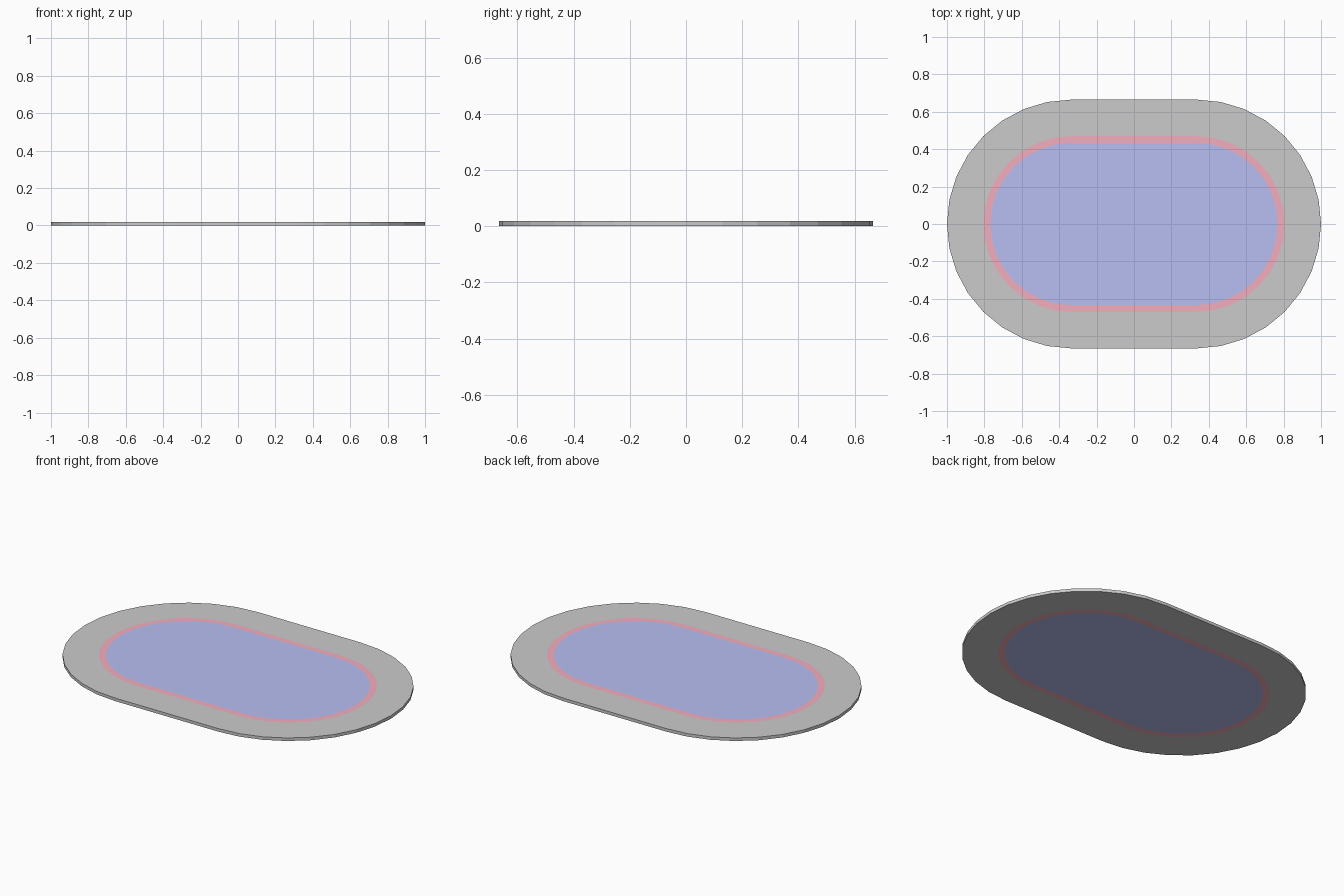
import bpy, bmesh, math

if "Cube" in bpy.data.objects:
    bpy.data.objects.remove(bpy.data.objects["Cube"])

HALF_STRAIGHT = 0.335   # half length of the straight sides
THICKNESS = 0.018
SEGMENTS = 16           # sides per rounded end


def outline(radius):
    """Points of a stadium outline, counter-clockwise from above."""
    pts = []
    for cx, start in ((HALF_STRAIGHT, -90), (-HALF_STRAIGHT, 90)):
        for i in range(SEGMENTS + 1):
            a = math.radians(start + 180 * i / SEGMENTS)
            pts.append((cx + radius * math.cos(a), radius * math.sin(a)))
    return pts


def material(name, color):
    mat = bpy.data.materials.new(name)
    mat.diffuse_color = (*color, 1)
    mat.use_nodes = True
    mat.node_tree.nodes["Principled BSDF"].inputs["Base Color"].default_value = mat.diffuse_color
    return mat


bm = bmesh.new()


def loop(radius, z):
    return [bm.verts.new((x, y, z)) for x, y in outline(radius)]


def bridge(a, b, slot):
    n = len(a)
    for i in range(n):
        j = (i + 1) % n
        bm.faces.new((a[i], a[j], b[j], b[i])).material_index = slot


# Both faces carry the same flush bands: grey border, red line, blue centre
rims = []
for z in (0, THICKNESS):
    rim, red, blue = (loop(r, z) for r in (0.665, 0.47, 0.433))
    bridge(rim, red, 0)
    bridge(red, blue, 1)
    bm.faces.new(blue).material_index = 2
    rims.append(rim)

# Outer edge of the plate
bridge(rims[0], rims[1], 0)
bmesh.ops.recalc_face_normals(bm, faces=bm.faces)

mesh = bpy.data.meshes.new("oval_plate")
bm.to_mesh(mesh)
bm.free()
for mat in (material("grey_border", (0.8, 0.8, 0.8)),
            material("red_line", (0.9, 0.43, 0.52)),
            material("blue_centre", (0.48, 0.52, 0.9))):
    mesh.materials.append(mat)
plate = bpy.data.objects.new("oval_plate", mesh)
bpy.context.collection.objects.link(plate)
